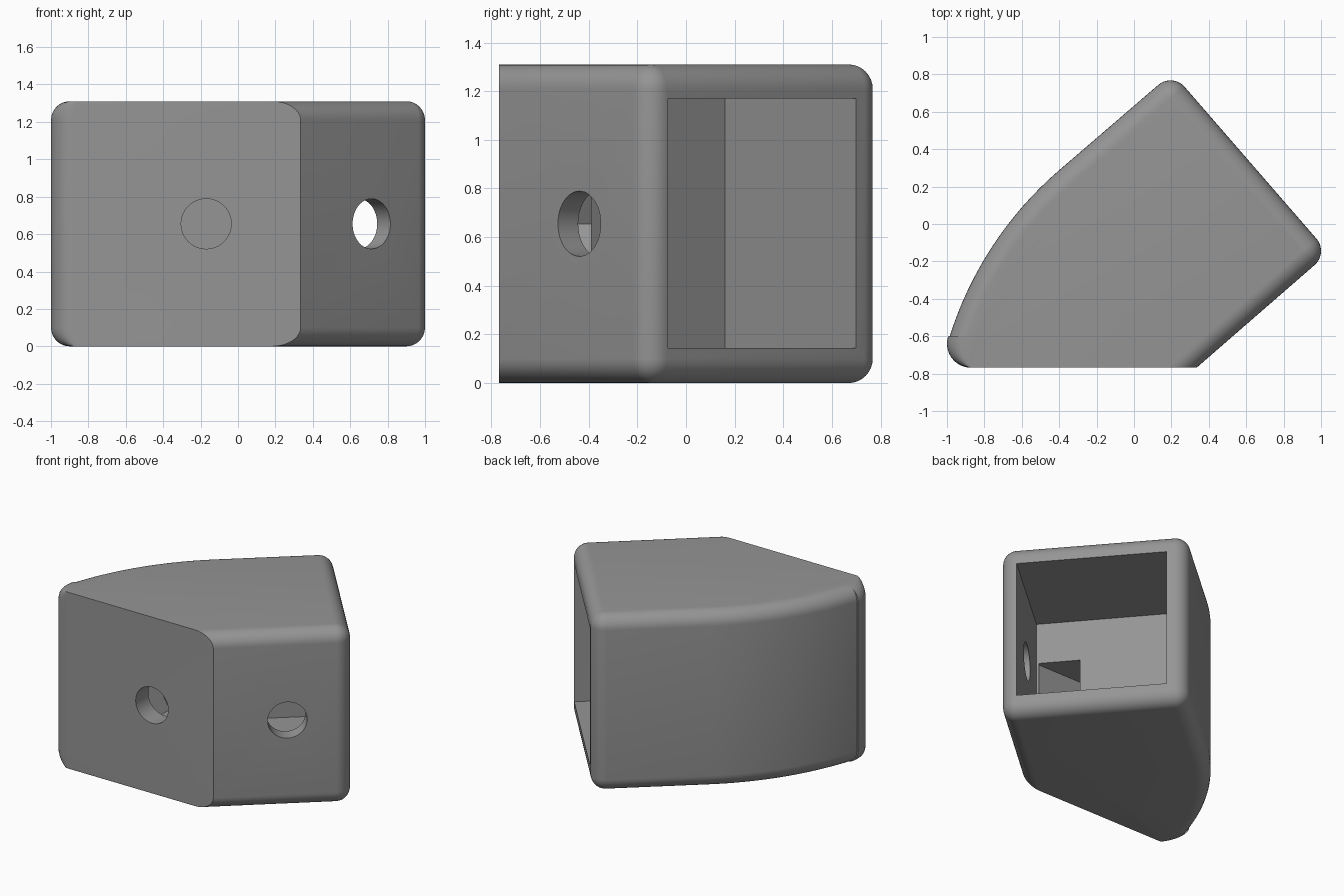
import bpy, bmesh, math
from mathutils import Vector

if "Cube" in bpy.data.objects:
    bpy.data.objects.remove(bpy.data.objects["Cube"])

H, R, FRONT, MID = 1.31, 0.1, -0.768, 0.655
T = math.radians(40.7)                      # yaw of the angled end
U = Vector((math.cos(T), math.sin(T)))      # out of the open end
V = Vector((-math.sin(T), math.cos(T)))     # across the open end

grey = bpy.data.materials.new("plain grey")
grey.diffuse_color = (0.30, 0.30, 0.30, 1)
grey.use_nodes = True
grey.node_tree.nodes["Principled BSDF"].inputs["Base Color"].default_value = grey.diffuse_color


def arc(cx, cy, rx, ry, a0, a1, n):
    return [(cx + rx * math.cos(a0 + (a1 - a0) * i / n),
             cy + ry * math.sin(a0 + (a1 - a0) * i / n)) for i in range(n + 1)]


def outline(d):
    """Plan outline pulled in by d on every side but the front."""
    q = math.pi / 2
    pts = [(0.335 - d / math.sin(T), FRONT)]
    pts += arc(0.9, -0.144, R - d, R - d, T - q, T, 10)
    pts += arc(0.195, 0.668, R - d, R - d, T, T + q, 10)
    pts += arc(0.865, -1.183, 1.94 - d, 1.94 - d, T + q, math.radians(162.5), 16)
    pts += arc(-0.873, -0.64, 0.127 - d, 0.128, math.radians(163), 1.5 * math.pi, 10)
    return pts


def loft(name, rings):
    """Closed solid from a list of equal-length 3D rings."""
    bm = bmesh.new()
    vs = [[bm.verts.new(p) for p in ring] for ring in rings]
    n = len(vs[0])
    for a, b in zip(vs, vs[1:]):
        for i in range(n):
            j = (i + 1) % n
            bm.faces.new((a[i], a[j], b[j], b[i]))
    bm.faces.new(vs[0][::-1])
    bm.faces.new(vs[-1])
    bmesh.ops.remove_doubles(bm, verts=bm.verts, dist=1e-5)
    bmesh.ops.recalc_face_normals(bm, faces=bm.faces)
    me = bpy.data.meshes.new(name)
    bm.to_mesh(me)
    bm.free()
    me.materials.append(grey)
    ob = bpy.data.objects.new(name, me)
    bpy.context.collection.objects.link(ob)
    return ob


def cylinder(name, start, end, r, n=48):
    a, b = Vector(start), Vector(end)
    side = (b - a).cross(Vector((0, 0, 1))).normalized()
    ring = [side * r * math.cos(t) + Vector((0, 0, r * math.sin(t)))
            for t in (2 * math.pi * i / n for i in range(n))]
    return loft(name, [[a + p for p in ring], [b + p for p in ring]])


# Housing body with rounded top and bottom edges
steps = [i * math.pi / 16 for i in range(9)]
levels = [(R * (1 - math.sin(t)), R * (1 - math.cos(t))) for t in steps]
levels += [(d, H - z) for d, z in reversed(levels)]
body = loft("housing", [[(x, y, z) for x, y in outline(d)] for d, z in levels])

# Square cavity open at the angled end
corners = [U * u + V * v for u, v in ((-0.143, -0.689), (0.9, -0.689), (0.9, 0.334), (-0.143, 0.334))]
cavity = loft("cavity_cutter", [[(p.x, p.y, z) for p in corners] for z in (0.145, 1.17)])

# Hexagonal nut pocket running sideways into the cavity
hx = [(-0.41, 0), (-0.29, -0.21), (0.33, -0.21), (0.33, 0.21), (-0.29, 0.21)]
pocket = loft("nut_pocket_cutter", [[(x, y, MID + z) for x, z in hx] for y in (-0.62, -0.39)])

# Bolt holes through the front wall and the angled side wall
front_hole = cylinder("front_hole_cutter", (-0.17, -0.9, MID), (-0.17, -0.5, MID), 0.134)
c = Vector((0.715, -0.44))
p, q = c - V * 0.15, c + V * 0.25
side_hole = cylinder("side_hole_cutter", (p.x, p.y, MID), (q.x, q.y, MID), 0.134)

# Cut everything out of the body
bpy.context.view_layer.objects.active = body
for cutter in (cavity, pocket, front_hole, side_hole):
    cutter.hide_render = True
    m = body.modifiers.new(cutter.name, 'BOOLEAN')
    m.operation, m.solver, m.object = 'DIFFERENCE', 'EXACT', cutter
    bpy.ops.object.modifier_apply(modifier=m.name)
    bpy.data.objects.remove(cutter)

bpy.ops.object.select_all(action='DESELECT')
body.select_set(True)
bpy.ops.object.shade_smooth_by_angle(angle=math.radians(30))
